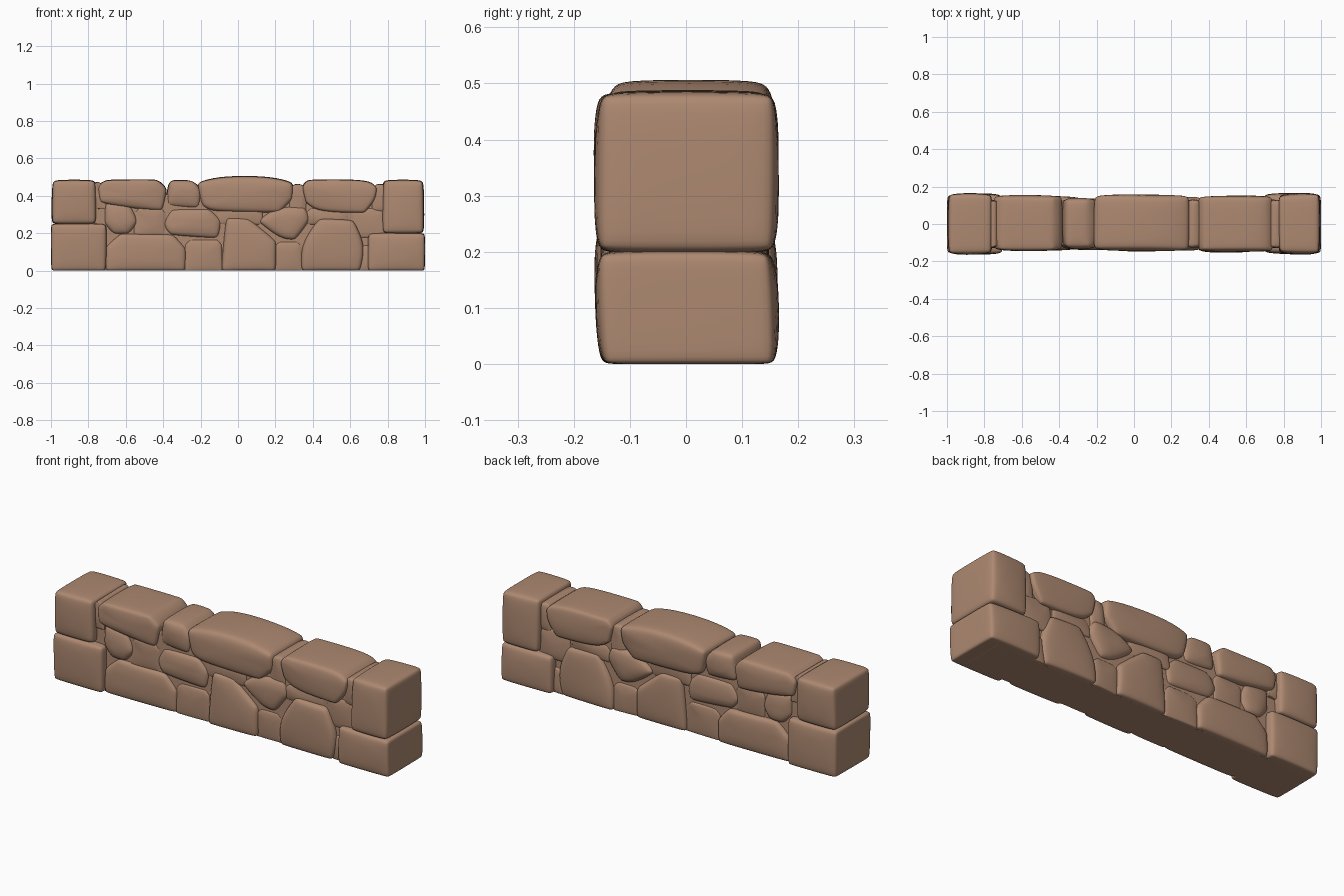
import bpy, bmesh, random
from mathutils import Vector

random.seed(4)
if "Cube" in bpy.data.objects:
    bpy.data.objects.remove(bpy.data.objects["Cube"], do_unlink=True)

stone_mat = bpy.data.materials.new("warm brown stone")
stone_mat.use_nodes = True
colour = (0.42, 0.25, 0.165, 1)
stone_mat.diffuse_color = colour
stone_mat.node_tree.nodes["Principled BSDF"].inputs["Base Color"].default_value = colour


def box(x0, x1, z0, z1, c=0.0):
    """Outline of a block, with optional clipped upper corners."""
    if not c:
        return [(x0, z0), (x1, z0), (x1, z1), (x0, z1)]
    return [(x0, z0), (x1, z0), (x1, z1 - c), (x1 - c, z1), (x0 + c, z1), (x0, z1 - c)]


def stone(name, outline, front=-0.147, back=0.152, bulge=0.008, round_=0.035, jitter=0.008):
    """Rounded stone running through the wall, from its outline in x and z."""
    bm = bmesh.new()
    rings = []
    for y, side in ((front, 1), (back, -1)):
        rings.append([bm.verts.new((x + random.uniform(-jitter, jitter) * 0.5,
                                    y + side * random.uniform(0, jitter * 1.5), z))
                      for x, z in outline])
    caps = [bm.faces.new(rings[0]), bm.faces.new(rings[1][::-1])]
    n = len(outline)
    for i in range(n):
        j = (i + 1) % n
        bm.faces.new((rings[0][j], rings[0][i], rings[1][i], rings[1][j]))
    # Swell the front and back faces around an off-centre peak
    for cap, side in zip(caps, (-1, 1)):
        peak = bmesh.ops.poke(bm, faces=[cap])["verts"][0]
        peak.co += Vector((random.uniform(-0.02, 0.02), side * bulge, random.uniform(-0.02, 0.02)))
    bmesh.ops.recalc_face_normals(bm, faces=bm.faces)
    sharp = [e for e in bm.edges if e.calc_face_angle(0) > 0.6]
    bmesh.ops.bevel(bm, geom=sharp, offset=round_, segments=2, profile=0.55,
                    affect='EDGES', clamp_overlap=True)
    # Flatten the footing and the outer limits
    for v in bm.verts:
        v.co.z = max(v.co.z, 0.0)
        v.co.x = max(-1.0, min(1.0, v.co.x))
    mesh = bpy.data.meshes.new(name)
    bm.to_mesh(mesh)
    bm.free()
    for p in mesh.polygons:
        p.use_smooth = True
    mesh.materials.append(stone_mat)
    ob = bpy.data.objects.new(name, mesh)
    bpy.context.collection.objects.link(ob)
    ob.modifiers.new("soften", 'SUBSURF').levels = 2
    ob.modifiers["soften"].render_levels = 2
    return ob


# Corner blocks
ends = dict(front=-0.163, back=0.165, round_=0.032)
stone("left_end_top", box(0.77, 0.998, 0.195, 0.487), **ends)
stone("left_end_base", box(0.69, 1.004, -0.012, 0.205), **ends)
stone("right_end_top", box(-0.998, -0.755, 0.245, 0.487), **ends)
stone("right_end_base", box(-1.004, -0.70, -0.012, 0.255), **ends)

# Coping stones
stone("cope_right", [(-0.74, 0.36), (-0.58, 0.33), (-0.4, 0.315), (-0.375, 0.44),
                     (-0.43, 0.49), (-0.71, 0.488), (-0.755, 0.45)])
stone("cope_right_small", [(-0.39, 0.34), (-0.2, 0.325), (-0.19, 0.43), (-0.24, 0.485),
                           (-0.37, 0.488)], front=-0.135, back=0.14)
stone("cope_middle", [(-0.2, 0.34), (-0.13, 0.31), (0.22, 0.305), (0.295, 0.38), (0.3, 0.475),
                      (0.15, 0.508), (-0.08, 0.508), (-0.225, 0.475)], back=0.158)
stone("cope_left", [(0.36, 0.36), (0.43, 0.31), (0.68, 0.305), (0.735, 0.38), (0.745, 0.45),
                    (0.68, 0.49), (0.37, 0.488), (0.335, 0.45)])

# Middle course
stone("middle_right", [(-0.72, 0.25), (-0.67, 0.19), (-0.58, 0.19), (-0.53, 0.26),
                       (-0.57, 0.36), (-0.72, 0.37)], front=-0.14, back=0.14)
stone("middle_centre", [(-0.41, 0.25), (-0.37, 0.185), (-0.1, 0.165), (-0.08, 0.27),
                        (-0.15, 0.335), (-0.36, 0.335)], front=-0.14, back=0.14)
stone("middle_wedge", [(0.09, 0.265), (0.22, 0.17), (0.31, 0.155), (0.39, 0.27),
                       (0.36, 0.35), (0.2, 0.345)], front=-0.14, back=0.145)

# Footing stones
stone("foot_right", [(-0.715, -0.015), (-0.275, -0.015), (-0.275, 0.12), (-0.34, 0.2),
                     (-0.63, 0.205), (-0.715, 0.13)])
stone("foot_centre", [(-0.095, -0.015), (0.21, -0.015), (0.21, 0.16), (0.06, 0.285),
                      (-0.07, 0.29)])
stone("foot_left", [(0.335, -0.015), (0.66, -0.015), (0.685, 0.13), (0.62, 0.275),
                    (0.43, 0.285), (0.335, 0.14)], front=-0.153)

# Small set-back stones packed between the large ones
for i, (x0, x1, z0, z1) in enumerate((
        (-0.29, -0.08, -0.015, 0.17), (0.19, 0.35, -0.015, 0.16), (0.64, 0.74, -0.015, 0.14),
        (-0.56, -0.38, 0.18, 0.34), (-0.12, 0.14, 0.24, 0.35), (0.36, 0.6, 0.24, 0.34),
        (0.6, 0.8, 0.17, 0.34), (0.27, 0.37, 0.28, 0.465), (0.71, 0.81, 0.31, 0.465),
        (-0.79, -0.71, 0.33, 0.475))):
    stone("packing_stone_%d" % (i + 1), box(x0, x1, z0, z1, 0.03),
          front=-0.128, back=0.13, round_=0.025)

# Mortar filling behind the stones
stone("mortar_core", box(-0.93, 0.93, -0.01, 0.41), front=-0.115, back=0.115,
      bulge=0, round_=0.01, jitter=0)
